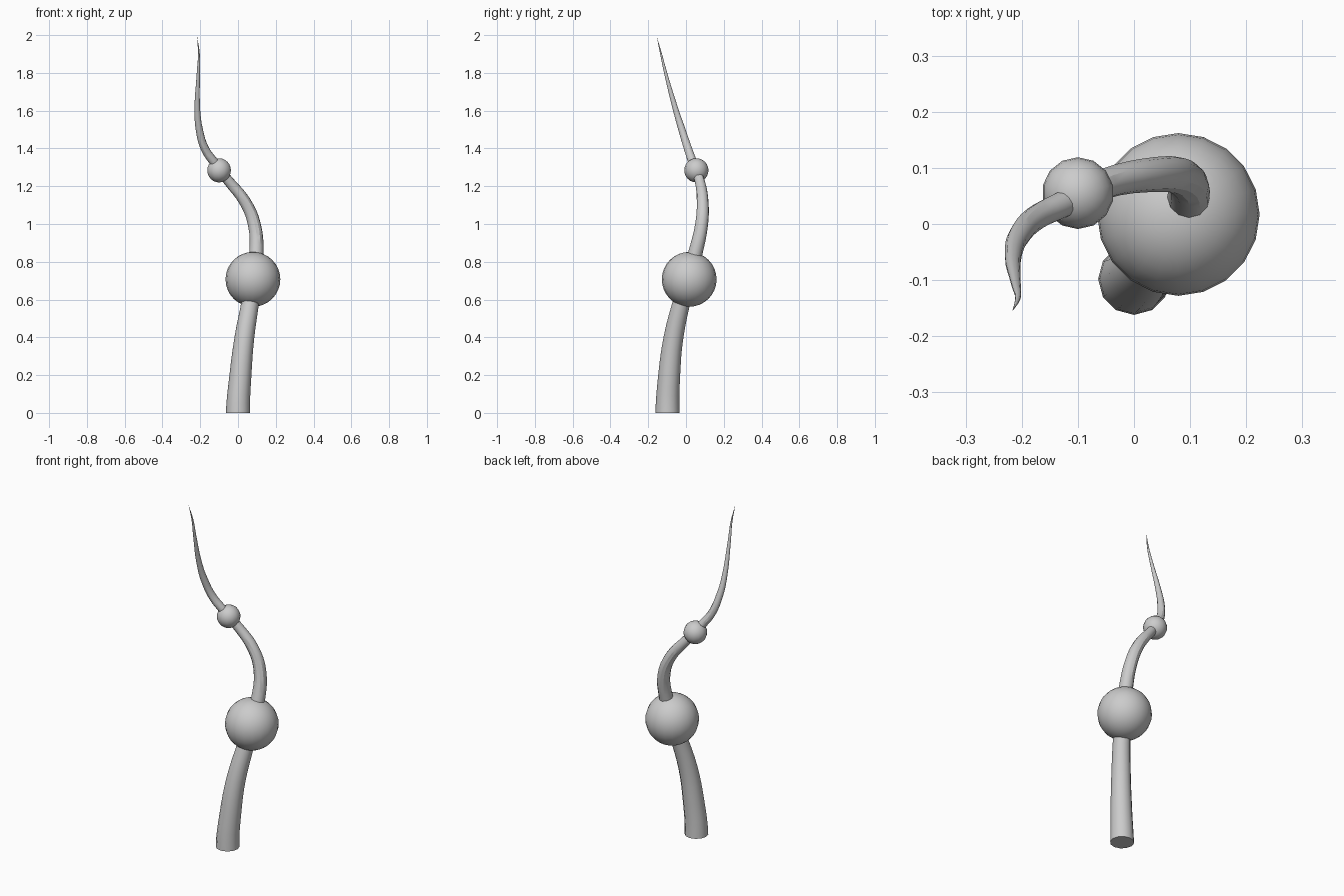
import bpy
from mathutils import Vector

if "Cube" in bpy.data.objects:
    bpy.data.objects.remove(bpy.data.objects["Cube"])


def ball(name, center, radius, segments, rings):
    bpy.ops.mesh.primitive_uv_sphere_add(segments=segments, ring_count=rings,
                                         radius=radius, location=center)
    obj = bpy.context.object
    obj.name = name
    bpy.ops.object.shade_smooth()
    return obj


# Tapering winding stem: x, y, z, radius
path = [
    (0.000, -0.098, 0.00, 0.064),
    (0.013, -0.089, 0.20, 0.058),
    (0.034, -0.066, 0.40, 0.052),
    (0.067, -0.020, 0.60, 0.046),
    (0.097, 0.048, 0.84, 0.038),
    (0.086, 0.083, 1.00, 0.034),
    (0.036, 0.088, 1.12, 0.031),
    (-0.052, 0.072, 1.23, 0.027),
    (-0.125, 0.036, 1.325, 0.024),
    (-0.176, 0.010, 1.40, 0.022),
    (-0.205, -0.022, 1.50, 0.0195),
    (-0.215, -0.053, 1.60, 0.0155),
    (-0.210, -0.108, 1.80, 0.0085),
    (-0.207, -0.132, 1.90, 0.005),
    (-0.216, -0.154, 1.99, 0.0005),
]
curve = bpy.data.curves.new("stem", 'CURVE')
curve.dimensions = '3D'
curve.bevel_depth = 1.0
curve.bevel_resolution = 4
curve.resolution_u = 4
curve.use_fill_caps = True
spline = curve.splines.new('BEZIER')
spline.bezier_points.add(len(path) - 1)
for point, (x, y, z, r) in zip(spline.bezier_points, path):
    point.co = (x, y, z)
    point.radius = r
    point.handle_left_type = point.handle_right_type = 'AUTO'

# Flat, level foot
foot = spline.bezier_points[0]
foot.handle_left_type = foot.handle_right_type = 'FREE'
foot.handle_left = foot.co - Vector((0, 0, 0.07))
foot.handle_right = foot.co + Vector((0, 0, 0.07))

stem = bpy.data.objects.new("stem", curve)
bpy.context.collection.objects.link(stem)
bpy.context.view_layer.objects.active = stem
stem.select_set(True)
bpy.ops.object.convert(target='MESH')
bpy.ops.object.shade_smooth_by_angle()

# Round swellings threaded on the stem
ball("large_bulb", (0.079, 0.017, 0.707), 0.145, 20, 16)
ball("small_bulb", (-0.100, 0.055, 1.284), 0.064, 14, 12)
